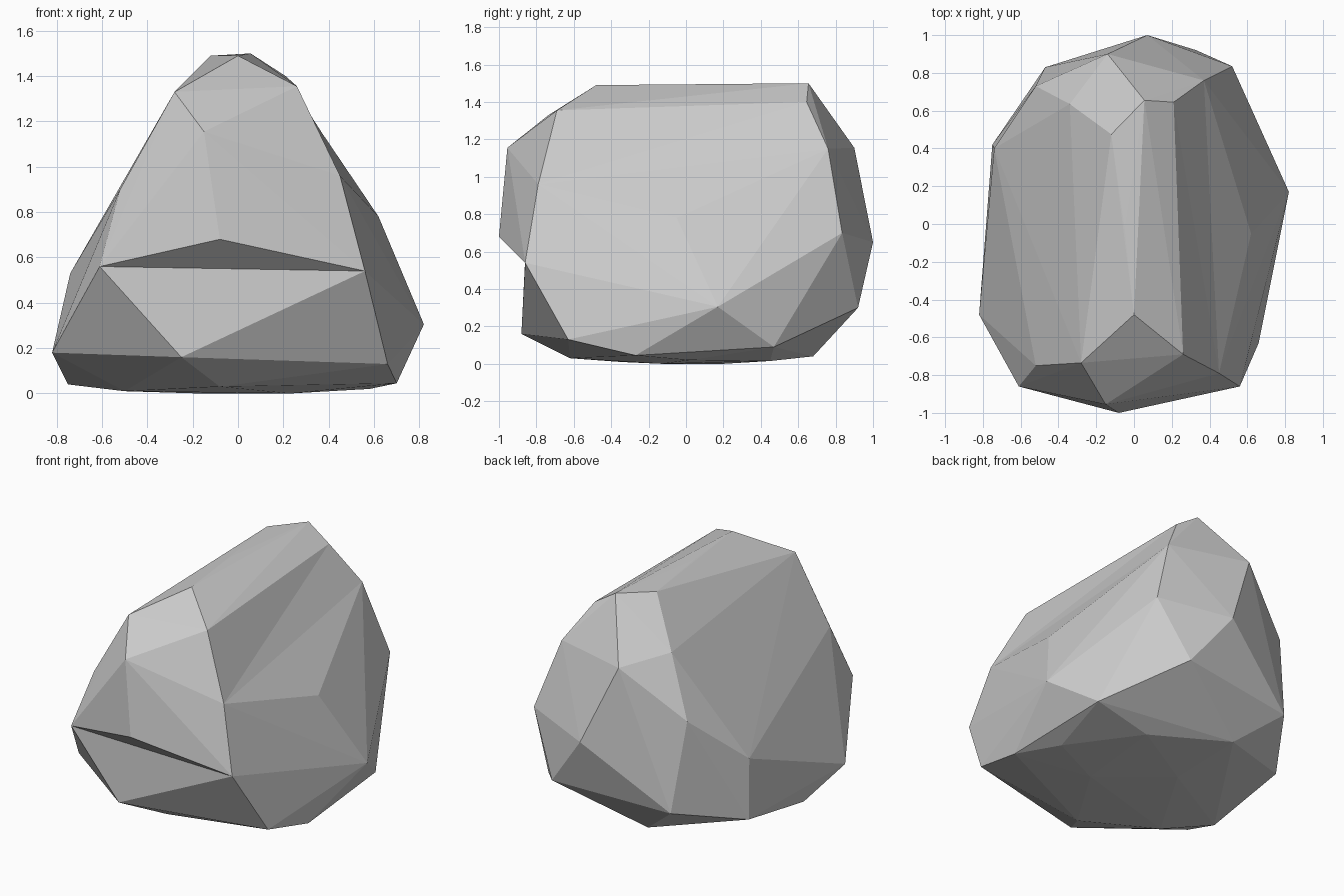
import bpy
import bmesh
from mathutils import Vector

default_cube = bpy.data.objects.get("Cube")
if default_cube:
    bpy.data.objects.remove(default_cube, do_unlink=True)

# Plain grey stone
stone = bpy.data.materials.new("grey_stone")
stone.use_nodes = True
stone_colour = (0.6, 0.6, 0.6, 1)
stone.diffuse_color = stone_colour
stone.node_tree.nodes["Principled BSDF"].inputs["Base Color"].default_value = stone_colour

# Named corners, where the surface has a fold that a plain hull would hide
front_nose = (-.08, -1, .68)
front_ledge_left = (.56, -.86, .54)
front_ledge_right = (-.61, -.86, .56)
front_foot = (-.25, -.88, .16)
foot_right = (-.82, -.48, .18)
cheek_right = (-.52, -.75, .9)
cheek_left = (.45, -.79, .96)
hip_back_right = (-.52, .73, .84)
shoulder_left = (.37, .76, 1.15)
side_left = (.62, -.05, .78)
brow_left = (.26, -.69, 1.355)
crown_left = (.21, .645, 1.4)

# Remaining corners, grouped by height
underside = [(.23, -.13, 0), (-.17, .2, 0), (.28, .45, .015), (.58, .02, .02),
             (-.5, -.35, .01), (-.08, -.62, .03), (.7, -.27, .045),
             (-.75, -.15, .04), (-.2, .68, .04)]
belt = [front_foot, foot_right, (.66, -.63, .13), (.67, .47, .09), (.82, .17, .305),
        (.33, .92, .3), (-.47, .83, .26), (-.75, .42, .14)]
middle = [front_nose, front_ledge_left, front_ledge_right, cheek_right, cheek_left,
          hip_back_right, side_left, (.52, .835, .7), (.07, 1, .65), (-.74, .4, .53)]
shoulders = [shoulder_left, brow_left, (-.28, -.735, 1.33), (-.15, -.955, 1.155),
             (-.34, .635, 1.21), (-.14, .9, 1.155)]
crown = [crown_left, (0, -.48, 1.49), (-.05, -.02, 1.493),
         (.055, .655, 1.5), (-.12, .475, 1.49)]

# Wrap the corners in a faceted hull
bm = bmesh.new()
for corner in underside + belt + middle + shoulders + crown:
    bm.verts.new(corner)
hull = bmesh.ops.convex_hull(bm, input=bm.verts[:])
unused = {item for item in hull["geom_interior"] + hull["geom_unused"]
          if isinstance(item, bmesh.types.BMVert)}
bmesh.ops.delete(bm, geom=list(unused), context="VERTS")


def vertex_at(corner):
    target = Vector(corner)
    return min(bm.verts, key=lambda v: (v.co - target).length)


def fold(*ring):
    """Replace the hull faces inside a ring with a fan from its first corner."""
    corners = [vertex_at(corner) for corner in ring]
    covered = [f for f in bm.faces if all(v in corners for v in f.verts)]
    if len(covered) != len(corners) - 2:
        return
    bmesh.ops.delete(bm, geom=covered, context="FACES_ONLY")
    for second, third in zip(corners[1:], corners[2:]):
        bm.faces.new((corners[0], second, third))
    loose = [e for e in bm.edges if not e.link_faces]
    bmesh.ops.delete(bm, geom=loose, context="EDGES")


# Overhang across the front, and shallow valleys on both sides
fold(front_ledge_right, front_nose, front_ledge_left, front_foot)
fold(hip_back_right, cheek_right, front_ledge_right, foot_right)
fold(cheek_left, brow_left, crown_left, shoulder_left, side_left)
bmesh.ops.recalc_face_normals(bm, faces=bm.faces[:])

# Flat shaded rock
mesh = bpy.data.meshes.new("rock")
bm.to_mesh(mesh)
bm.free()
mesh.materials.append(stone)
rock = bpy.data.objects.new("rock", mesh)
bpy.context.collection.objects.link(rock)
